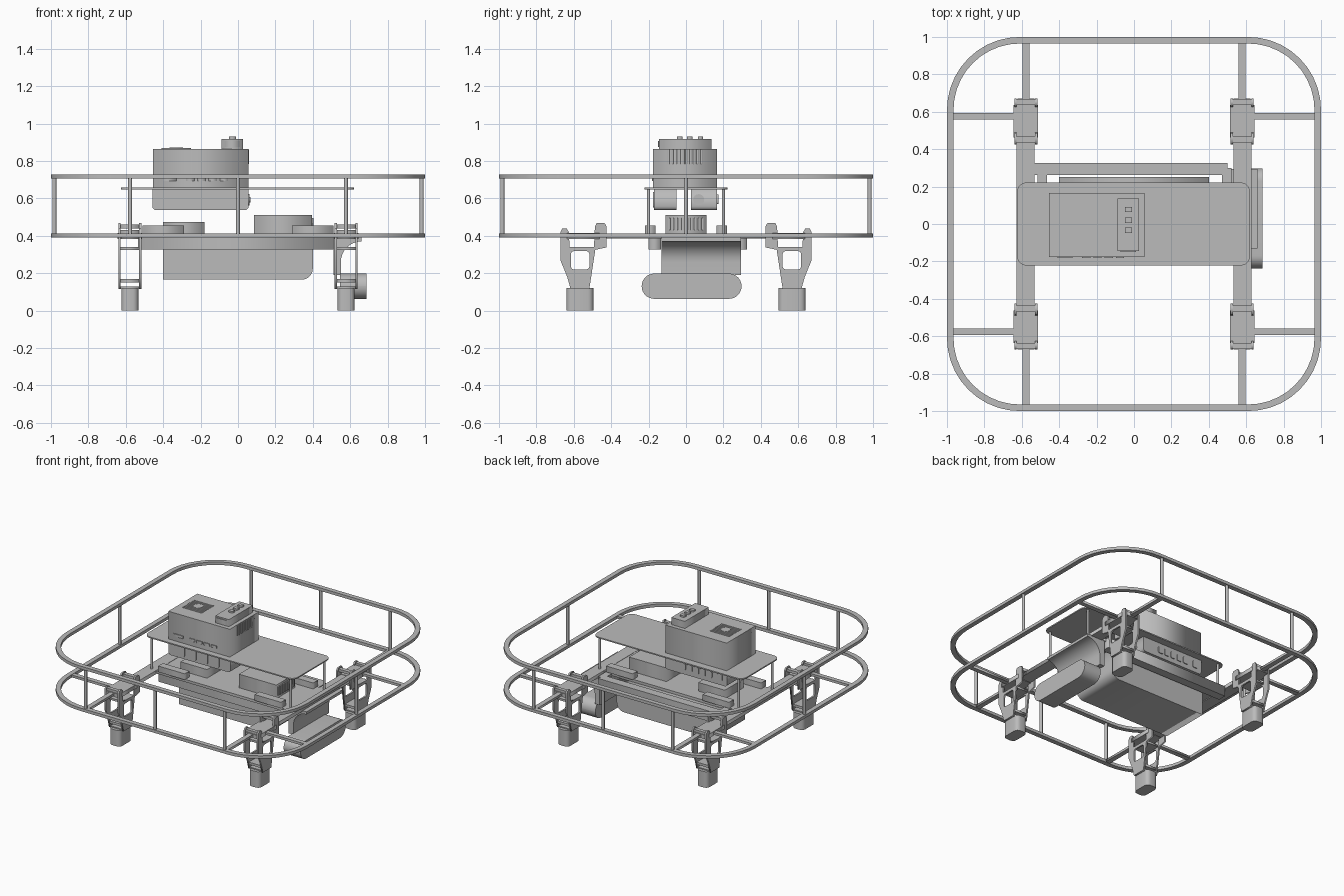
import bpy, math
from mathutils import Matrix, Vector

if bpy.data.objects.get("Cube"):
    bpy.data.objects.remove(bpy.data.objects["Cube"])

grey = bpy.data.materials.new("neutral grey")
grey.use_nodes = True
grey.diffuse_color = (0.5, 0.5, 0.5, 1)
grey.node_tree.nodes["Principled BSDF"].inputs["Base Color"].default_value = (0.5, 0.5, 0.5, 1)

# columns: where the drawing plane's right, up and normal point
PLANES = {"xy": Matrix.Identity(3),
          "yz": Matrix(((0, 0, 1), (1, 0, 0), (0, 1, 0))),
          "xz": Matrix(((1, 0, 0), (0, 0, -1), (0, 1, 0)))}


def prism(name, loops, lo, hi, plane="xy"):
    """Extrude closed loops (outline, then holes) from lo to hi across the plane."""
    curve = bpy.data.curves.new(name, "CURVE")
    curve.dimensions = "2D"
    curve.fill_mode = "BOTH"
    curve.extrude = (hi - lo) / 2
    for loop in loops:
        spline = curve.splines.new("POLY")
        spline.points.add(len(loop) - 1)
        for point, (u, v) in zip(spline.points, loop):
            point.co = (u, v, 0, 1)
        spline.use_cyclic_u = True
    temp = bpy.data.objects.new(name + " curve", curve)
    bpy.context.collection.objects.link(temp)
    graph = bpy.context.evaluated_depsgraph_get()
    mesh = bpy.data.meshes.new_from_object(temp.evaluated_get(graph))
    bpy.data.objects.remove(temp)
    matrix = PLANES[plane].to_4x4()
    axis = {"xy": 2, "yz": 0, "xz": 1}[plane]
    shift = Vector((0, 0, 0))
    shift[axis] = (lo + hi) / 2
    mesh.transform(Matrix.Translation(shift) @ matrix)
    mesh.materials.clear()
    mesh.materials.append(grey)
    ob = bpy.data.objects.new(name, mesh)
    bpy.context.collection.objects.link(ob)
    return ob


def rounded(u0, u1, v0, v1, radii, steps=6):
    """Rounded rectangle; radii start at the upper right and run anticlockwise."""
    if not isinstance(radii, tuple):
        radii = (radii,) * 4
    corners = ((u1, v1, -1, -1), (u0, v1, 1, -1), (u0, v0, 1, 1), (u1, v0, -1, 1))
    points = []
    for k, ((u, v, su, sv), r) in enumerate(zip(corners, radii)):
        if r == 0:
            points.append((u, v))
            continue
        for i in range(steps + 1):
            a = math.pi / 2 * (k + i / steps)
            points.append((u + su * r + r * math.cos(a), v + sv * r + r * math.sin(a)))
    return points


def box(name, x, y, z):
    return prism(name, [rounded(*x, *y, 0)], *z)


def rod(name, x, y, z0, z1, r, sides=10):
    loop = [(x + r * math.cos(math.tau * i / sides), y + r * math.sin(math.tau * i / sides))
            for i in range(sides)]
    return prism(name, [loop], z0, z1)


# Guard rails and their posts
for name, z in (("lower_guard_rail", 0.39), ("upper_guard_rail", 0.705)):
    prism(name, [rounded(-1, 1, -1, 1, 0.39, 10),
                 rounded(-0.965, 0.965, -0.965, 0.965, 0.355, 10)], z, z + 0.022)
for x, y in ((-0.577, -1), (0, -1), (0.577, -1), (-0.577, 1), (0, 1), (0.577, 1), (-1, 0), (1, 0)):
    rod("guard_post", x * 0.982 if y == 0 else x, y * 0.982, 0.4, 0.715, 0.011)

# Side arms, and struts out to the guard
for s in (-1, 1):
    box("side_arm", (s * 0.58 - 0.047, s * 0.58 + 0.047), (-0.46, 0.46), (0.385, 0.412))
    for t in (-1, 1):
        xs = sorted((s * 0.97, s * 0.62))
        ys = sorted((t * 0.97, t * 0.64))
        box("guard_strut_side", xs, (t * 0.577 - 0.017, t * 0.577 + 0.017), (0.392, 0.41))
        box("guard_strut_end", (s * 0.577 - 0.018, s * 0.577 + 0.018), ys, (0.392, 0.41))

# Legs: two forked cheek plates with a window, cross bars, clamp and foot
cheek = [(0.105, 0.27), (0.105, 0.42), (0.095, 0.438), (0.07, 0.438), (0.06, 0.42),
         (0.055, 0.34), (-0.075, 0.34), (-0.08, 0.45), (-0.09, 0.468), (-0.132, 0.468),
         (-0.142, 0.45), (-0.142, 0.338), (-0.082, 0.325), (-0.05, 0.115), (0.05, 0.115),
         (0.068, 0.18)]
window = rounded(-0.05, 0.048, 0.22, 0.318, 0.015, 3)
for sx in (-1, 1):
    for sy in (-1, 1):
        cx, cy = sx * 0.578, sy * 0.567
        flip = lambda loop: [(cy + sy * u, v) for u, v in loop]
        for side in (-1, 1):
            mid = cx + side * 0.055
            prism("leg_cheek", [flip(cheek), flip(window)], mid - 0.006, mid + 0.006, "yz")
        bars = ((-0.075, 0.055, 0.325, 0.34), (-0.05, 0.05, 0.115, 0.128), (-0.055, 0.06, 0.15, 0.168),
                (0.07, 0.098, 0.405, 0.43), (-0.13, -0.1, 0.44, 0.46))
        for u0, u1, z0, z1 in bars:
            box("leg_cross_bar", (cx - 0.052, cx + 0.052),
                sorted((cy + sy * u0, cy + sy * u1)), (z0, z1))
        box("leg_clamp", (cx - 0.065, cx + 0.065),
            sorted((cy - sy * 0.105, cy + sy * 0.07)), (0.384, 0.414))
        box("leg_clamp_tip", (cx - 0.046, cx + 0.046),
            sorted((cy + sy * 0.07, cy + sy * 0.105)), (0.384, 0.412))
        prism("foot", [rounded(cx - 0.046, cx + 0.046, cy - 0.073, cy + 0.073, 0.03, 4)], 0, 0.12)

# Base plate, beams below it and upper deck on standoffs
box("base_plate", (-0.54, 0.54), (-0.21, 0.21), (0.39, 0.41))
box("front_beam", (-0.52, 0.51), (-0.2, -0.135), (0.328, 0.392))
box("back_beam", (-0.535, 0.5), (0.262, 0.325), (0.328, 0.405))
for x in (-0.515, 0.47):
    box("back_beam_bracket", (x, x + 0.05), (0.2, 0.3), (0.385, 0.405))
prism("upper_deck", [rounded(-0.625, 0.62, -0.222, 0.222, 0.05)], 0.648, 0.657)
for x in (-0.577, 0.577):
    for y in (-0.2, 0.2):
        rod("deck_standoff", x, y, 0.4, 0.65, 0.009)

# Modules on the base plate
for x0, x1 in ((-0.51, -0.29), (0.29, 0.51)):
    for y in (-0.19, 0.19):
        box("edge_module", (x0, x1), (y - 0.028, y + 0.028), (0.41, 0.455))
box("low_module", (-0.4, -0.18), (-0.11, 0.11), (0.41, 0.475))
box("tall_module", (0.085, 0.395), (-0.11, 0.11), (0.41, 0.512))
for i in range(10):
    y = -0.09 + i * 0.02
    box("connector_rib", (0.395, 0.403), (y - 0.006, y + 0.006), (0.43, 0.495))

# Battery with rounded lower end
prism("battery", [rounded(-0.4, 0.4, 0.165, 0.39, (0, 0, 0, 0.06))], -0.13, 0.25, "xz")

# Curved hanger and the pod it carries
arc = [(0.66 - 0.11 * math.sin(a), 0.26 + 0.11 * math.cos(a))
       for a in (math.pi / 2 * i / 8 for i in range(9))]
hanger = prism("pod_hanger", [[(0.51, 0.39), (0.66, 0.39)] + arc + [(0.55, 0.19), (0.51, 0.19)]],
               -0.13, 0.295, "xz")
pod = prism("pod", [rounded(-0.237, 0.297, 0.063, 0.198, 0.0674, 8)], 0.545, 0.686, "yz")
for ob in (hanger, pod):
    for face in ob.data.polygons:
        face.use_smooth = len(face.vertices) == 4 and abs(face.normal[1]) < 0.999
    ob.data.set_sharp_from_angle(angle=math.radians(35))

# Computer case above the deck, with ports and side vents
box("computer_case", (-0.455, 0.055), (-0.176, 0.167), (0.655, 0.865))
box("front_wide_port", (-0.41, -0.33), (-0.182, -0.175), (0.693, 0.712))
for i in range(4):
    x = -0.255 + i * 0.06
    box("front_small_port", (x - 0.022, x + 0.022), (-0.182, -0.175), (0.693, 0.712))
for i in range(10):
    y = -0.093 + i * 0.0195
    box("side_vent", (0.054, 0.06), (y - 0.006, y + 0.006), (0.785, 0.86))

# Fan grille
for i in range(9):
    y = -0.068 + i * 0.017
    box("grille_slat", (-0.41, -0.25), (y - 0.005, y + 0.005), (0.864, 0.869))
rod("fan_hub", -0.33, 0, 0.864, 0.871, 0.035, 12)

# Switch box with buttons
box("switch_box", (-0.087, 0.026), (-0.145, 0.137), (0.865, 0.918))
box("switch_socket", (-0.072, 0.012), (-0.15, -0.144), (0.875, 0.908))
for y in (0.077, 0.02, -0.033):
    box("switch_button", (-0.047, -0.012), (y - 0.014, y + 0.014), (0.917, 0.93))

# Modules hung under the deck
hung = rounded(-0.458, 0.057, 0.537, 0.65, (0, 0, 0.02, 0.02), 3)
prism("front_hung_module", [hung], -0.17, -0.05, "xz")
prism("back_hung_module", [hung], 0.027, 0.167, "xz")
for i in range(4):
    x = -0.345 + i * 0.096
    prism("hung_front_port", [rounded(x - 0.022, x + 0.022, 0.552, 0.635, 0.008, 2)], -0.176, -0.169, "xz")
for i in range(6):
    x = -0.4 + i * 0.055 + (0.03 if i else 0)
    prism("hung_back_port", [rounded(x - 0.02, x + 0.02, 0.57, 0.62, 0.008, 2)], 0.166, 0.173, "xz")
for r, depth in ((0.03, 0.062), (0.015, 0.067)):
    prism("side_dial", [rounded(0.068 - r, 0.068 + r, 0.593 - r, 0.593 + r, r * 0.999, 4)],
          0.055, depth, "yz")
